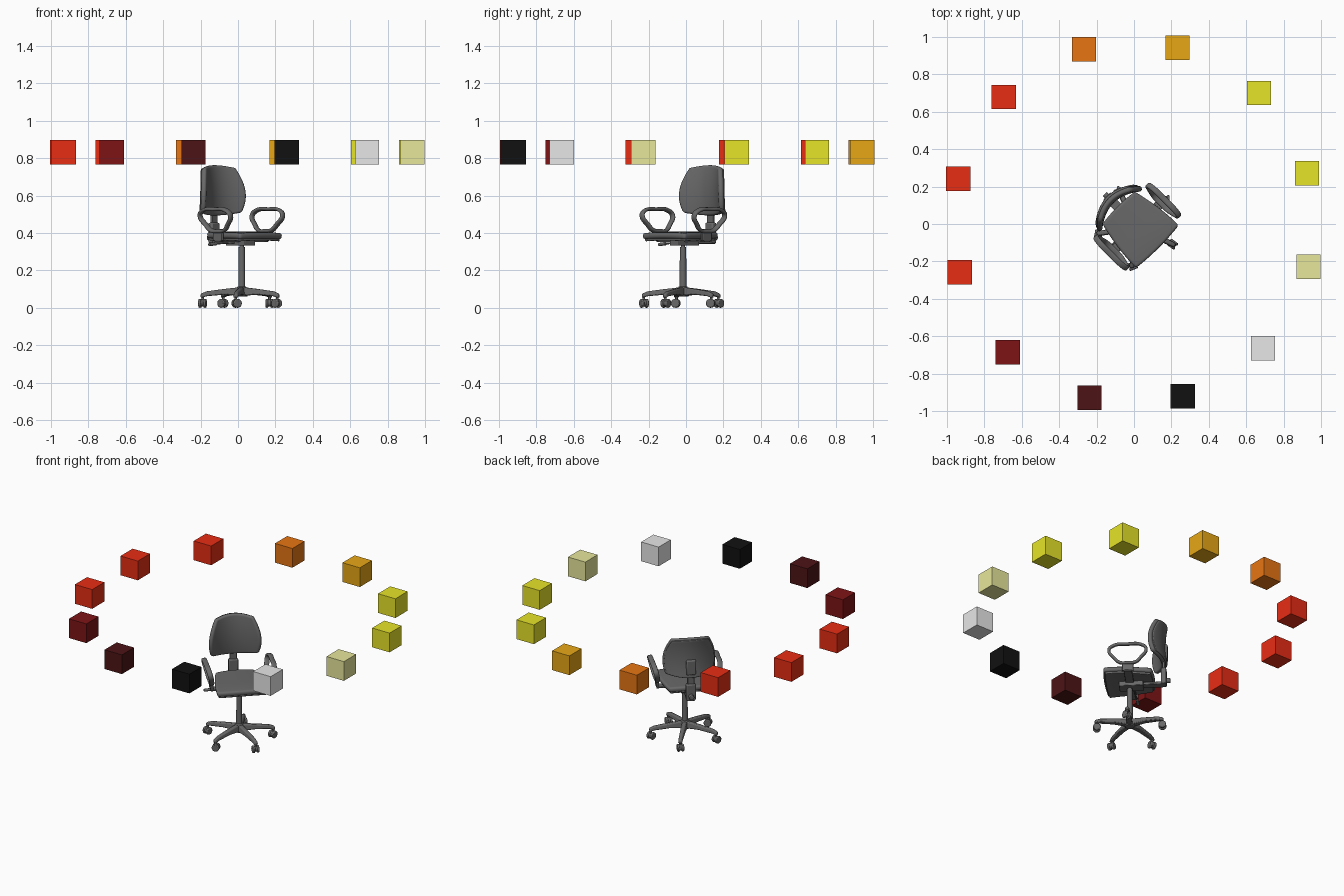
import bpy, bmesh
from math import sin, cos, pi, radians, sqrt
from mathutils import Matrix, Vector

old = bpy.data.objects.get("Cube")
if old:
    bpy.data.objects.remove(old, do_unlink=True)

# Chair is turned 45 degrees; its parts are built facing -y, then placed
PLACE = Matrix.Translation((0.02, -0.016, 0)) @ Matrix.Rotation(pi / 4, 4, 'Z')


def material(name, r, g, b):
    m = bpy.data.materials.new(name)
    m.diffuse_color = (r, g, b, 1)
    m.use_nodes = True
    m.node_tree.nodes["Principled BSDF"].inputs["Base Color"].default_value = (r, g, b, 1)
    return m


CHAIR = material("charcoal", 0.14, 0.14, 0.14)


def finish(bm, name, mat=CHAIR, place=PLACE, bevel=0, segments=3, solid=0):
    bmesh.ops.recalc_face_normals(bm, faces=bm.faces)
    me = bpy.data.meshes.new(name)
    bm.to_mesh(me)
    bm.free()
    ob = bpy.data.objects.new(name, me)
    bpy.context.collection.objects.link(ob)
    me.materials.append(mat)
    ob.matrix_world = place
    if solid:
        mod = ob.modifiers.new("thickness", 'SOLIDIFY')
        mod.thickness = solid
        mod.offset = 0
    if bevel:
        mod = ob.modifiers.new("rounding", 'BEVEL')
        mod.width = bevel
        mod.segments = segments
        mod.limit_method = 'ANGLE'
        mod.angle_limit = radians(50)
    if mat == CHAIR:
        bpy.ops.object.select_all(action='DESELECT')
        ob.select_set(True)
        bpy.context.view_layer.objects.active = ob
        bpy.ops.object.shade_smooth_by_angle(angle=radians(40))
    return ob


def box(name, centre, size, bevel=0.004, mat=CHAIR, place=PLACE):
    bm = bmesh.new()
    bmesh.ops.create_cube(bm, size=1, matrix=Matrix.Translation(centre) @ Matrix.Diagonal((*size, 1)))
    return finish(bm, name, mat, place, bevel, 2)


def rod(name, a, b, r1, r2=None, sides=20, bevel=0, place=PLACE):
    a, b = Vector(a), Vector(b)
    turn = (b - a).to_track_quat('Z', 'Y').to_matrix().to_4x4()
    bm = bmesh.new()
    bmesh.ops.create_cone(bm, cap_ends=True, segments=sides, radius1=r1, radius2=r1 if r2 is None else r2,
                          depth=(b - a).length, matrix=Matrix.Translation((a + b) / 2) @ turn)
    return finish(bm, name, place=place, bevel=bevel, segments=2)


def pad(name, shape, thickness, bevel, roundness, n=16):
    """Rounded-square sheet, shaped by a function of (s, t) in -1..1, then thickened."""
    bm = bmesh.new()
    bmesh.ops.create_grid(bm, x_segments=n, y_segments=n, size=1)
    for v in bm.verts:
        s, t = v.co.x, v.co.y
        scale = 1 / sqrt(1 - roundness / 2) if roundness > 1 else 1
        v.co = shape(s * sqrt(1 - roundness * t * t / 2) * scale,
                     t * sqrt(1 - roundness * s * s / 2) * scale)
    return finish(bm, name, bevel=bevel, segments=4, solid=thickness)


def beam(name, sections, place):
    """Loft of rectangles along x: (x, z low, z high, half width)."""
    bm = bmesh.new()
    rings = [[bm.verts.new((x, y, z)) for y, z in ((-w, lo), (w, lo), (w * 0.7, hi), (-w * 0.7, hi))]
             for x, lo, hi, w in sections]
    for a, b in zip(rings, rings[1:]):
        for i in range(4):
            j = (i + 1) % 4
            bm.faces.new((a[i], a[j], b[j], b[i]))
    bm.faces.new(rings[0])
    bm.faces.new(rings[-1])
    return finish(bm, name, place=place, bevel=0.006, segments=2)


# Five-armed base with twin-wheel casters
rod("base_hub", (0, 0, 0.06), (0, 0, 0.115), 0.032, 0.024, bevel=0.005)
for k in range(5):
    spot = PLACE @ Matrix.Rotation(radians(72.5 + 72 * k), 4, 'Z')
    beam(f"base_arm_{k + 1}", [(0.01, 0.065, 0.11, 0.02), (0.1, 0.07, 0.1, 0.018),
                               (0.19, 0.062, 0.088, 0.015), (0.222, 0.053, 0.075, 0.013)], spot)
    caster = spot @ Matrix.Translation((0.212, 0, 0)) @ Matrix.Rotation(radians(50 * k + 20), 4, 'Z')
    rod(f"caster_stem_{k + 1}", (0, 0, 0.025), (0, 0, 0.062), 0.007, sides=10, place=caster)
    rod(f"caster_core_{k + 1}", (0.004, -0.007, 0.026), (0.004, 0.007, 0.026), 0.019, sides=14, place=caster)
    for side in (-1, 1):
        rod(f"caster_wheel_{k + 1}_{'right' if side < 0 else 'left'}", (0.004, side * 0.006, 0.024),
            (0.004, side * 0.021, 0.024), 0.024, bevel=0.005, place=caster)

# Gas column and tilt mechanism
rod("column_sleeve", (0, 0, 0.1), (0, 0, 0.325), 0.019, 0.017)
rod("column_piston", (0, 0, 0.32), (0, 0, 0.36), 0.011)
box("tilt_mechanism", (0, 0.01, 0.348), (0.075, 0.15, 0.032))
rod("height_lever", (-0.02, 0.02, 0.35), (-0.17, 0.03, 0.343), 0.005, sides=10)
rod("lever_paddle", (-0.16, 0.03, 0.343), (-0.215, 0.032, 0.338), 0.009, sides=12, bevel=0.003)

# Seat: lower shell and cushion, wider at the front


def seat_shape(z, grow):
    def shape(s, t):
        half = 0.148 - 0.022 * t + grow
        crown = 0.006 * (1 - s * s) - 0.006 * max(0, -t) ** 3
        return s * half, t * (0.153 + grow) - 0.002, z + crown
    return shape


pad("seat_shell", seat_shape(0.368, -0.008), 0.018, 0.005, 0.24)
pad("seat_cushion", seat_shape(0.386, 0.003), 0.032, 0.013, 0.24)

# Backrest: tapered, wrapped around the sitter


def back_shape(depth, grow):
    def shape(s, t):
        half = 0.158 - 0.018 * t - 0.012 * t * t + grow
        x = s * half
        return x, depth - 2.6 * x * x + 0.012 * t * t, 0.628 + t * (0.134 + grow)
    return shape


pad("backrest_cushion", back_shape(0.196, 0), 0.028, 0.012, 0.42)
pad("backrest_shell", back_shape(0.213, -0.006), 0.014, 0.005, 0.42)

# Backrest support
box("back_bar", (0, 0.125, 0.35), (0.05, 0.2, 0.016))
box("back_post", (0, 0.21, 0.46), (0.044, 0.016, 0.23))
box("post_sleeve", (0, 0.21, 0.4), (0.06, 0.032, 0.11), 0.008)
box("backrest_mount", (0, 0.222, 0.57), (0.06, 0.024, 0.1), 0.008)
rod("post_knob", (0, 0.215, 0.375), (0, 0.25, 0.375), 0.016, bevel=0.004)

# Looped armrests with brackets running under the seat
LOOP = [(-0.112, 0.495), (-0.085, 0.523), (0, 0.53), (0.09, 0.523), (0.118, 0.495),
        (0.085, 0.445), (0.055, 0.416), (0, 0.41), (-0.05, 0.416), (-0.08, 0.445)]
for side, word in ((-1, "right"), (1, "left")):
    cu = bpy.data.curves.new(f"armrest_loop_{word}", 'CURVE')
    cu.dimensions = '2D'
    cu.fill_mode = 'NONE'
    cu.extrude = 0.007
    cu.bevel_depth = 0.009
    cu.bevel_resolution = 2
    sp = cu.splines.new('BEZIER')
    sp.bezier_points.add(len(LOOP) - 1)
    for p, (v, z) in zip(sp.bezier_points, LOOP):
        p.co = (v, z - 0.41, 0)
        p.handle_left_type = p.handle_right_type = 'AUTO'
    sp.use_cyclic_u = True
    sp.resolution_u = 6
    loop = bpy.data.objects.new(f"armrest_loop_{word}", cu)
    bpy.context.collection.objects.link(loop)
    cu.materials.append(CHAIR)
    upright = Matrix(((0, 0, 1, 0), (1, 0, 0, 0), (0, 1, 0, 0), (0, 0, 0, 1)))
    loop.matrix_world = (PLACE @ Matrix.Translation((side * 0.178, 0, 0.41))
                         @ Matrix.Rotation(side * radians(13), 4, 'Y') @ upright)
    bpy.ops.object.select_all(action='DESELECT')
    loop.select_set(True)
    bpy.context.view_layer.objects.active = loop
    bpy.ops.object.convert(target='MESH')
    bpy.ops.object.shade_smooth_by_angle(angle=radians(40))
    box(f"armrest_stem_{word}", (side * 0.174, 0.003, 0.388), (0.016, 0.07, 0.06))
    box(f"armrest_bracket_{word}", (side * 0.1, 0.003, 0.357), (0.16, 0.05, 0.01), 0.002)

# Ring of twelve floating colour cubes
black = material("black", 0.0056, 0.0056, 0.0056)
white = material("white", 0.8, 0.8, 0.8)
cream = material("pale_cream", 0.8, 0.8, 0.33)
yellow = material("yellow", 0.8, 0.78, 0.022)
amber = material("amber", 0.8, 0.39, 0.008)
orange = material("orange", 0.8, 0.18, 0.007)
red = material("red", 0.8, 0.026, 0.007)
maroon = material("maroon", 0.21, 0.007, 0.008)
dark = material("dark_maroon", 0.075, 0.007, 0.008)
RING = [black, white, cream, yellow, yellow, amber, orange, red, red, red, maroon, dark]
for i, mat in enumerate(RING):
    a = radians(-74.1 + 30 * i)
    box(f"colour_cube_{i + 1}", (0.965 * cos(a) - 0.003, 0.965 * sin(a) + 0.007, 0.832),
        (0.13, 0.13, 0.13), 0, mat, Matrix.Identity(4))
